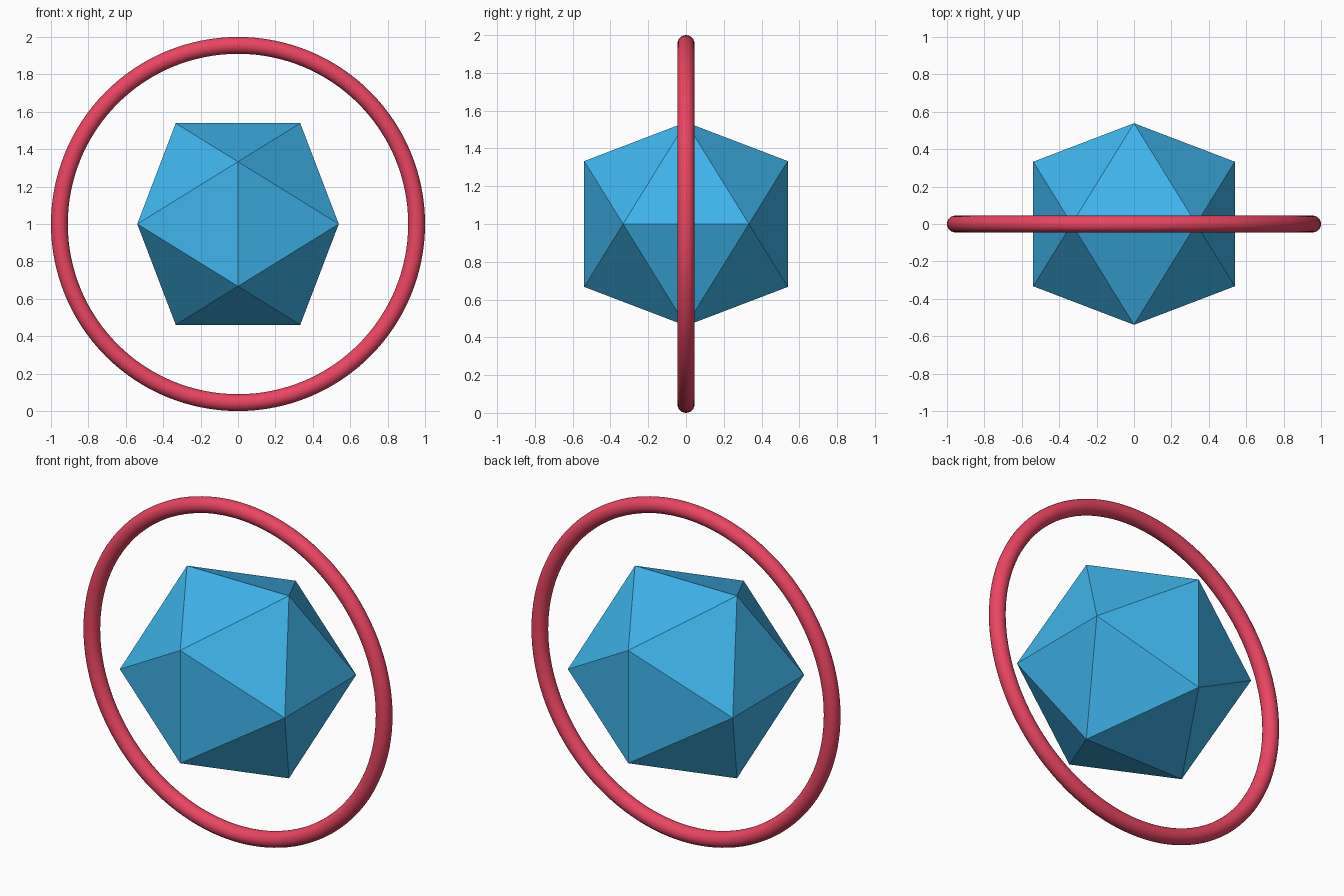
import bpy, bmesh, math

if "Cube" in bpy.data.objects:
    bpy.data.objects.remove(bpy.data.objects["Cube"])

CENTRE = (0, 0, 1)


def add_object(name, bm, color):
    mesh = bpy.data.meshes.new(name)
    bm.to_mesh(mesh)
    bm.free()
    obj = bpy.data.objects.new(name, mesh)
    obj.location = CENTRE
    bpy.context.collection.objects.link(obj)
    mat = bpy.data.materials.new(name + "_color")
    mat.diffuse_color = color
    mat.use_nodes = True
    mat.node_tree.nodes["Principled BSDF"].inputs["Base Color"].default_value = mat.diffuse_color
    mesh.materials.append(mat)
    return obj


# Faceted core: icosahedron from three golden rectangles
short = 0.333
long = short * (1 + math.sqrt(5)) / 2
bm = bmesh.new()
for s in (-short, short):
    for l in (-long, long):
        for co in ((s, 0, l), (0, l, s), (l, s, 0)):
            bm.verts.new(co)
bmesh.ops.convex_hull(bm, input=bm.verts)
bmesh.ops.recalc_face_normals(bm, faces=bm.faces)
add_object("core", bm, (0.05, 0.46, 0.83, 1))

# Upright ring around the core: tube profile spun about the y axis
tube = 0.045
steps = 128
bm = bmesh.new()
circle = bmesh.ops.create_circle(bm, segments=24, radius=tube)
bmesh.ops.translate(bm, verts=circle["verts"], vec=(1 - tube, 0, 0))
bmesh.ops.spin(bm, geom=bm.verts[:] + bm.edges[:], cent=(0, 0, 0),
               axis=(0, 1, 0), angle=2 * math.pi, steps=steps, use_merge=True)
bmesh.ops.remove_doubles(bm, verts=bm.verts, dist=1e-4)
bmesh.ops.recalc_face_normals(bm, faces=bm.faces)
for face in bm.faces:
    face.smooth = True
add_object("ring", bm, (0.82, 0.06, 0.12, 1))
